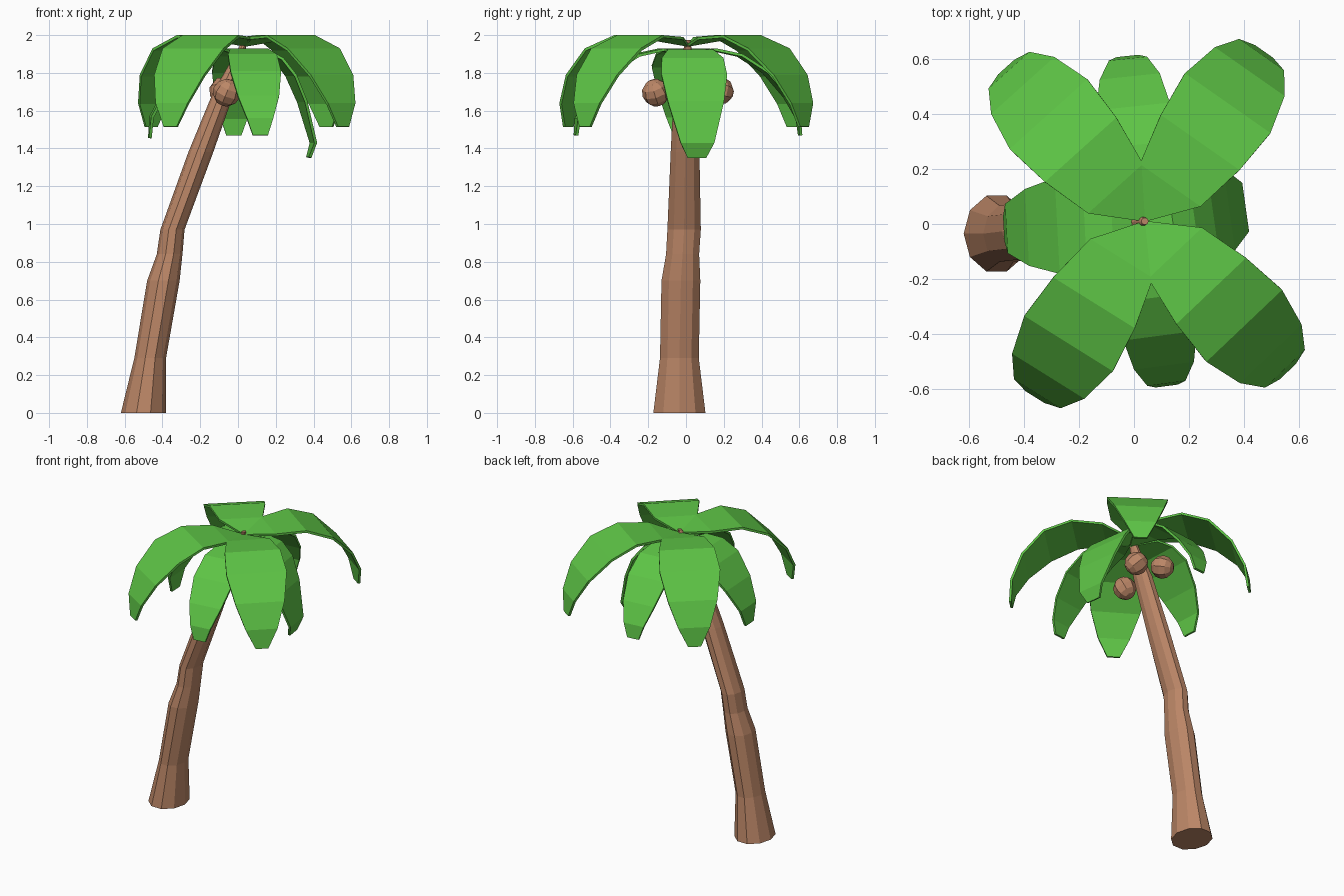
import bpy, bmesh
from math import cos, sin, radians, pi
from mathutils import Vector

if "Cube" in bpy.data.objects:
    bpy.data.objects.remove(bpy.data.objects["Cube"])


def material(name, color):
    m = bpy.data.materials.new(name)
    m.diffuse_color = (*color, 1)
    m.use_nodes = True
    m.node_tree.nodes["Principled BSDF"].inputs["Base Color"].default_value = m.diffuse_color
    return m


BARK = material("bark", (0.50, 0.24, 0.135))
LEAF = material("leaf_green", (0.11, 0.55, 0.06))


def finish(name, bm, mat):
    mesh = bpy.data.meshes.new(name)
    bm.to_mesh(mesh)
    bm.free()
    mesh.materials.append(mat)
    ob = bpy.data.objects.new(name, mesh)
    bpy.context.collection.objects.link(ob)
    return ob


# Leaning, tapering trunk: rings of (x, y, z, radius x, radius y)
rings = [(-.50, -.035, 0, .12, .145), (-.465, -.035, .29, .084, .108),
         (-.395, -.027, .70, .086, .108), (-.362, -.018, .84, .068, .092),
         (-.347, -.01, .97, .064, .093), (-.197, -.005, 1.38, .066, .08),
         (-.075, 0, 1.70, .056, .068), (.04, .01, 1.975, .013, .013)]
SIDES = 10
bm = bmesh.new()
loops = []
for x, y, z, rx, ry in rings:
    loops.append([bm.verts.new((x + rx * cos(2 * pi * i / SIDES),
                                y + ry * sin(2 * pi * i / SIDES), z))
                  for i in range(SIDES)])
for a, b in zip(loops, loops[1:]):
    for i in range(SIDES):
        j = (i + 1) % SIDES
        bm.faces.new((a[i], a[j], b[j], b[i]))
bm.faces.new(loops[0][::-1])
bm.faces.new(loops[-1])
finish("trunk", bm, BARK)


# Drooping leaf: cross rows of (distance out, height, half width)
def leaf(name, angle, profile):
    a = radians(angle)
    out, side = Vector((cos(a), sin(a), 0)), Vector((-sin(a), cos(a), 0))
    bm = bmesh.new()
    rows = []
    for r, z, w in profile:
        c = Vector((.04, .01, z)) + out * r
        rows.append((bm.verts.new(c - side * w), bm.verts.new(c + side * w)))
    for (a0, a1), (b0, b1) in zip(rows, rows[1:]):
        bm.faces.new((a0, b0, b1, a1))
    ob = finish(name, bm, LEAF)
    s = ob.modifiers.new("thickness", "SOLIDIFY")
    s.thickness = .015
    s.offset = -1


# Upper crown: four wide leaves
upper = [(.005, 1.955, .006), (.16, 1.99, .135), (.35, 2.0, .175),
         (.525, 1.93, .19), (.665, 1.79, .155), (.74, 1.64, .1), (.755, 1.515, .04)]
for i, ang in enumerate((55, 132, 238, 313.5)):
    leaf(f"upper_leaf_{i + 1}", ang, upper)

# Lower crown: slimmer front and back leaves, steeper side leaves
slim = [(.005, 1.90, .006), (.14, 1.93, .10), (.28, 1.90, .13),
        (.42, 1.81, .135), (.53, 1.68, .11), (.595, 1.56, .07), (.605, 1.47, .04)]
left = [(.005, 1.90, .006), (.12, 1.93, .12), (.22, 1.91, .155),
        (.32, 1.84, .175), (.43, 1.71, .14), (.505, 1.57, .09), (.515, 1.455, .045)]
right = [(.005, 1.90, .006), (.10, 1.925, .12), (.18, 1.88, .165),
         (.25, 1.79, .175), (.31, 1.65, .15), (.37, 1.43, .09), (.345, 1.35, .05)]
leaf("lower_leaf_front", 277.5, slim)
leaf("lower_leaf_back", 96, slim)
leaf("lower_leaf_left", 183, left)
leaf("lower_leaf_right", 8, right)

# Coconuts hanging under the crown
for i, pos in enumerate([(-.06, -.16, 1.695), (-.08, .18, 1.705), (.04, .07, 1.735)]):
    bm = bmesh.new()
    bmesh.ops.create_uvsphere(bm, u_segments=8, v_segments=6, radius=.074)
    ob = finish(f"coconut_{i + 1}", bm, BARK)
    ob.location = pos
    ob.rotation_euler = (.3 + i, .4, .5 * i)
